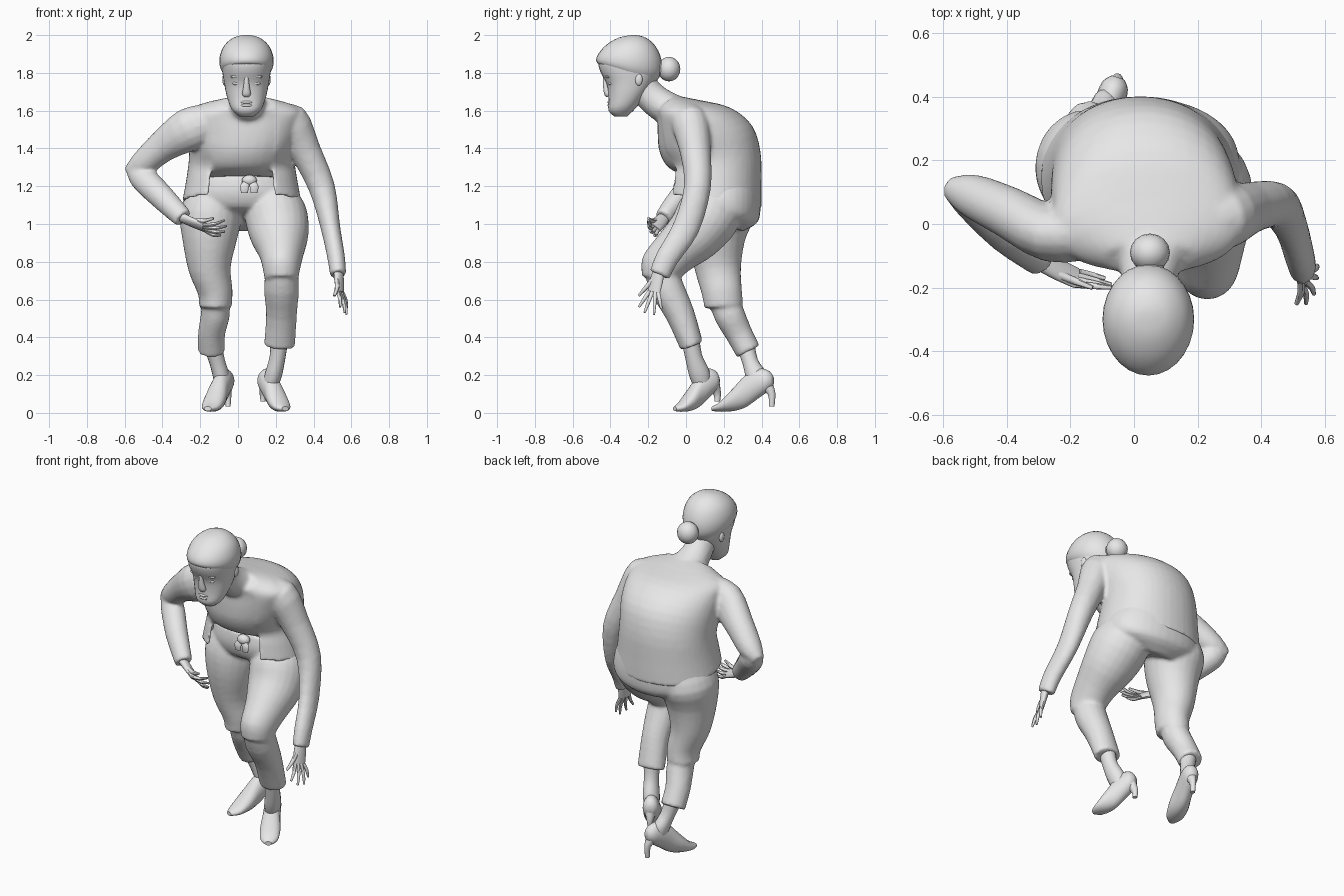
import bpy
import bmesh
import math
from mathutils import Vector

cube = bpy.data.objects.get("Cube")
if cube:
    bpy.data.objects.remove(cube, do_unlink=True)

grey = bpy.data.materials.new("plain grey")
grey.use_nodes = True
grey.diffuse_color = (0.8, 0.8, 0.8, 1)
grey.node_tree.nodes["Principled BSDF"].inputs["Base Color"].default_value = (0.8, 0.8, 0.8, 1)

UNIT = 0.01  # all part sizes below are in hundredths


def finish(name, bm, thickness=0):
    """Turn a bmesh into a smooth shaded object."""
    bmesh.ops.recalc_face_normals(bm, faces=bm.faces)
    bmesh.ops.scale(bm, vec=(UNIT, UNIT, UNIT), verts=bm.verts)
    mesh = bpy.data.meshes.new(name)
    bm.to_mesh(mesh)
    bm.free()
    mesh.materials.append(grey)
    obj = bpy.data.objects.new(name, mesh)
    bpy.context.collection.objects.link(obj)
    if thickness:
        shell = obj.modifiers.new("cloth", 'SOLIDIFY')
        shell.thickness = thickness * UNIT
    bpy.ops.object.select_all(action='DESELECT')
    bpy.context.view_layer.objects.active = obj
    obj.select_set(True)
    bpy.ops.object.shade_smooth_by_angle(angle=math.radians(45))
    return obj


def merge(name, parts, rounds):
    """Fuse overlapping parts into one soft skin."""
    bpy.ops.object.select_all(action='DESELECT')
    for part in parts:
        part.select_set(True)
    bpy.context.view_layer.objects.active = parts[0]
    bpy.ops.object.convert(target='MESH')
    bpy.ops.object.join()
    obj = bpy.context.view_layer.objects.active
    obj.name = name
    skin = obj.modifiers.new("skin", 'REMESH')
    skin.mode = 'VOXEL'
    skin.voxel_size = 1.1 * UNIT
    skin.use_smooth_shade = True
    soften = obj.modifiers.new("soften", 'SMOOTH')
    soften.iterations = rounds


def spline(a, b, c, d, t):
    return b + (c - a) * (t / 2) + (a * 2 - b * 5 + c * 4 - d) * (t * t / 2) \
        + (b * 3 - a - c * 3 + d) * (t ** 3 / 2)


def loft(name, rings, sides=24, steps=3, gap=0, power=2.0, thickness=0):
    """Skin rings of (centre, side, depth); a gap leaves the front open."""
    dense = []
    last = len(rings) - 1
    for i in range(last):
        four = [rings[max(0, min(last, i + k))] for k in (-1, 0, 1, 2)]
        for s in range(steps):
            dense.append([spline(*(r[n] for r in four), s / steps) for n in range(3)])
    dense.append(rings[-1])
    bm = bmesh.new()
    loops = []
    count = sides + 1 if gap else sides
    for centre, side, depth in dense:
        loop = []
        for k in range(count):
            angle = math.radians(-90 + gap + (360 - 2 * gap) * k / sides)
            c, s = math.cos(angle), math.sin(angle)
            c = math.copysign(abs(c) ** (2 / power), c)
            s = math.copysign(abs(s) ** (2 / power), s)
            loop.append(bm.verts.new(centre + side * c + depth * s))
        loops.append(loop)
    for low, high in zip(loops, loops[1:]):
        for k in range(sides):
            n = (k + 1) % count
            bm.faces.new((low[k], low[n], high[n], high[k]))
    if not gap:
        bm.faces.new(loops[0])
        bm.faces.new(loops[-1])
    return finish(name, bm, thickness)


def section(x, half, back_y, back_z, front_y, front_z, grow=1.0):
    """Ring across the body through a back point and a front point."""
    back, front = Vector((x, back_y, back_z)), Vector((x, front_y, front_z))
    return ((back + front) / 2, Vector((half * grow, 0, 0)), (back - front) / 2 * grow)


def tube(name, rows, axis=(1, 0, 0), sides=16):
    """Limb through rows of x, y, z, half width along axis, half depth."""
    points = [Vector(r[:3]) for r in rows]
    rings = []
    for i, row in enumerate(rows):
        tangent = (points[min(i + 1, len(rows) - 1)] - points[max(i - 1, 0)]).normalized()
        side = Vector(axis)
        side = (side - tangent * side.dot(tangent)).normalized()
        rings.append((points[i], side * row[3], tangent.cross(side) * row[4]))
    return loft(name, rings, sides)


def ball(name, place, size):
    bm = bmesh.new()
    bmesh.ops.create_uvsphere(bm, u_segments=16, v_segments=10, radius=1)
    bmesh.ops.scale(bm, vec=size, verts=bm.verts)
    bmesh.ops.translate(bm, vec=place, verts=bm.verts)
    return finish(name, bm)


# Body sections from the crotch up to the neck, bent forward from the hips
body = [
    (3, 16, 30, 96, 9, 105),
    (3, 28, 38, 101, 1, 109),
    (3, 30, 39.5, 110, -2, 117),
    (2, 27, 39, 122, -1, 125.5),
    (2, 27.5, 39, 138, -9.5, 130),
    (3, 28.5, 34.5, 152, -14, 138),
    (4, 29, 23, 161.5, -15, 147),
    (4, 27.5, 7, 165.5, -15, 156),
    (5, 14, -6, 168, -16, 160),
]
pelvis = loft("pelvis", [section(*row) for row in body[:4]], sides=36, power=2.1)
chest = loft("chest", [section(*row) for row in body[3:]], sides=36, power=2.1)

# Open jacket with hanging front flaps
hem = [section(2, 31.5, 40, 108, -11.5, 116), section(2, 29.5, 40, 121, -10.5, 125)]
shell = loft("shell", hem + [section(*row, grow=1.02) for row in body[4:]],
             sides=36, gap=34, power=2.1, thickness=1.7)

# Sleeves: one arm bent to the hip, one hanging
across = (0, 1, 0)
bent_upper = tube("bent_upper", [(-12, -2, 154.5, 9, 10), (-26, -3, 150, 9, 11.5), (-40, 4, 141, 8, 8.5),
                                 (-51, 9, 131.5, 6.8, 6.8), (-58, 11.5, 127, 3.5, 3.5)], across)
bent_lower = tube("bent_lower", [(-56, 11, 131, 4, 4), (-51, 8, 125, 6.3, 7), (-40, -3, 114, 6.2, 6.7),
                                 (-29, -12, 103, 4.8, 5.3)], across)
hanging = tube("hanging", [(16, 0, 155.5, 9, 9.5), (28, 2, 154, 10, 10), (36, 5, 138, 8.2, 8.2),
                           (44.5, 6, 119, 7, 7.2), (49, 0, 98, 5.2, 7.2), (52, -10, 82, 4.7, 6.2),
                           (53, -14, 73, 4.3, 5.7)])
neck = tube("neck", [(5, -3, 158, 15, 9), (5, -13, 163, 10, 8.7), (4.5, -20, 169, 8.2, 8.2),
                     (4.5, -25, 176, 8, 8)])
merge("jacket_and_neck", [chest, shell, bent_upper, bent_lower, hanging, neck], 5)

# Trousers: gathered thighs over narrower shins
left_thigh = tube("left_thigh", [(16, 16, 117, 13, 13), (20, 12, 105, 16.5, 17), (22, 4, 94, 15.5, 15),
                                 (23, -6, 85, 12, 12.5), (23, -13, 77, 10, 11.5), (23, -14, 71, 9, 9.5)], sides=24)
left_shin = tube("left_shin", [(23, -14, 78, 8, 9), (23, -10, 66, 9.3, 9), (23, -3, 52, 8.2, 7.7),
                               (22, 3, 35.5, 8.3, 6.3)])
right_thigh = tube("right_thigh", [(-12, 18, 117, 13, 15), (-14.5, 18, 105, 16.5, 18), (-15, 16, 92, 14.5, 15.3),
                                   (-15, 17, 76, 11.2, 12.2), (-12, 19, 64, 9.2, 10.7), (-12, 20, 56.5, 8.8, 10.3)],
                   sides=24)
right_shin = tube("right_shin", [(-12, 19, 63, 7, 8), (-12, 23, 52, 7.7, 8.2), (-14, 28, 42, 7.2, 7.2),
                                 (-14, 33, 32.5, 7.3, 6.8)])
merge("trousers", [pelvis, left_thigh, left_shin, right_thigh, right_shin], 5)

# Waist tie with knot and two tails
ball("waist_knot", (6, -3, 123), (4, 3, 3))
for name, x in (("waist_tail_right", 3.5), ("waist_tail_left", 8.5)):
    tube(name, [(6, -3, 124, 1.2, 1), (x, -5, 120, 2.3, 1), (x, -5, 116.5, 1.8, 0.6)])

# Head and hair
head = [
    (4.5, 4, -31, 157, -38, 157),
    (4.5, 8, -26, 162, -41, 160),
    (4.5, 10.5, -20, 170, -41, 166),
    (4.5, 12, -16, 177, -42, 174),
    (4.5, 13, -14, 183, -45.5, 181),
    (4.5, 13, -14, 188, -46, 187),
    (4.5, 8, -20, 194, -40, 194),
]
loft("head", [section(*row) for row in head], sides=28, power=2.2)
hair = [
    (4.5, 12, -16, 175, -45, 184),
    (4.5, 14, -13, 180, -47.5, 186),
    (4.5, 14.2, -13, 187, -46.5, 190),
    (4.5, 11.8, -16, 194, -42, 195),
    (4.5, 7, -21, 198.5, -35.5, 198.7),
    (4.5, 2, -26, 200, -29, 200),
]
loft("hair", [section(*row) for row in hair], sides=28)
ball("hair_bun", (5, -9, 182), (6.3, 6, 6.5))
tube("bun_root", [(5, -17, 183, 5, 5), (5, -11, 182, 4, 4)])

# Face details
tube("nose", [(4.5, -43, 178, 1, 1), (4.5, -42.5, 173, 1.6, 1.4), (4.5, -41.5, 169, 2.3, 1.8), (4.5, -41, 167.5, 1.5, 1)])
for z, name in ((164.5, "upper_lip"), (162.8, "lower_lip")):
    ball(name, (4.5, -40, z), (3.5, 1.6, 0.9))
for side, word in ((-1, "right"), (1, "left")):
    ball(word + "_eye", (4.5 + side * 5, -39.8, 174.5), (2.4, 1.6, 1.1))
    ball(word + "_brow", (4.5 + side * 5, -41, 178), (3.5, 2, 1))
    ball(word + "_ear", (4.5 + side * 11.6, -25, 176.5), (1.2, 2, 3.2))


def hand(word, wrist, knuckles, spread, tips, thumb, bend):
    """Flat palm with four fingers fanned along spread, and a thumb."""
    wrist, knuckles, spread, bend = map(Vector, (wrist, knuckles, spread, bend))
    middle = (wrist + knuckles) / 2
    tube(word + "_palm", [(*wrist, 3, 2.5), (*middle, 3.8, 2), (*knuckles, 3.8, 1.4)], spread)
    for i, tip in enumerate(tips):
        root = knuckles + spread * (i - 1.5) * 1.8
        joint = (root + Vector(tip)) / 2 + bend
        tube(f"{word}_finger_{i}", [(*root, 1.1, 1.1), (*joint, 1, 1), (*tip, 0.6, 0.6)], spread, 8)
    root = middle - spread * 2
    joint = (root + Vector(thumb)) / 2 + bend
    tube(word + "_thumb", [(*root, 1.4, 1.4), (*joint, 1.2, 1.2), (*thumb, 0.7, 0.7)], spread, 8)


hand("right", (-31, -11, 104), (-18, -17, 98), (0.3, 0.7, -0.6),
     [(-7, -20, 102), (-6, -20, 99), (-7, -19, 96), (-9, -17, 94)], (-13, -20, 103), (0, 0, -1))
hand("left", (53, -14, 77), (54, -17, 64), (0.5, 0.85, -0.2),
     [(54, -25, 56), (56.5, -22, 53), (57.5, -17, 52), (57.5, -13, 55)], (51, -25, 62), (0.7, 0, 0))

# Ankles
tube("left_ankle", [(22, 2, 41, 5, 5), (21, 4, 30, 4.2, 4.5), (19, 7, 21, 4.5, 5.5), (17, 9, 14, 4, 4.5)])
tube("right_ankle", [(-14, 31, 38, 5, 5), (-11, 34, 27, 4.2, 4.2), (-9, 37, 20, 4.4, 5.5), (-8, 38, 14, 4, 4)])


def shoe(word, toe, heel, tip):
    """High heeled shoe from toe to heel back, with the heel tip at a height."""
    toe, heel = Vector((*toe, 0)), Vector((*heel, 0))
    side = (heel - toe).normalized().cross(Vector((0, 0, 1)))
    rows = [(0, 2.2, 1.2, 2), (0.14, 3.3, 2.7, 5), (0.35, 7, 6, 5.8), (0.55, 11.5, 8.5, 5),
            (0.75, 15.5, 8, 4.8), (0.92, 17, 5.5, 4.2), (1, 17, 2.5, 2)]
    rings = [(toe.lerp(heel, t) + Vector((0, 0, z)), side * wide, Vector((0, 0, tall)))
             for t, z, tall, wide in rows]
    loft(word + "_shoe", rings, 20)
    top, base = toe.lerp(heel, 0.9), toe.lerp(heel, 0.98)
    tube(word + "_heel", [(*top.xy, 14, 3, 3.5), (*base.xy, 10, 1.8, 2), (*base.xy, tip, 1.3, 1.5)], sides=12)


shoe("left", (25, -6), (13, 17), 6)
shoe("right", (-16, 14), (-5, 46), 3.5)
